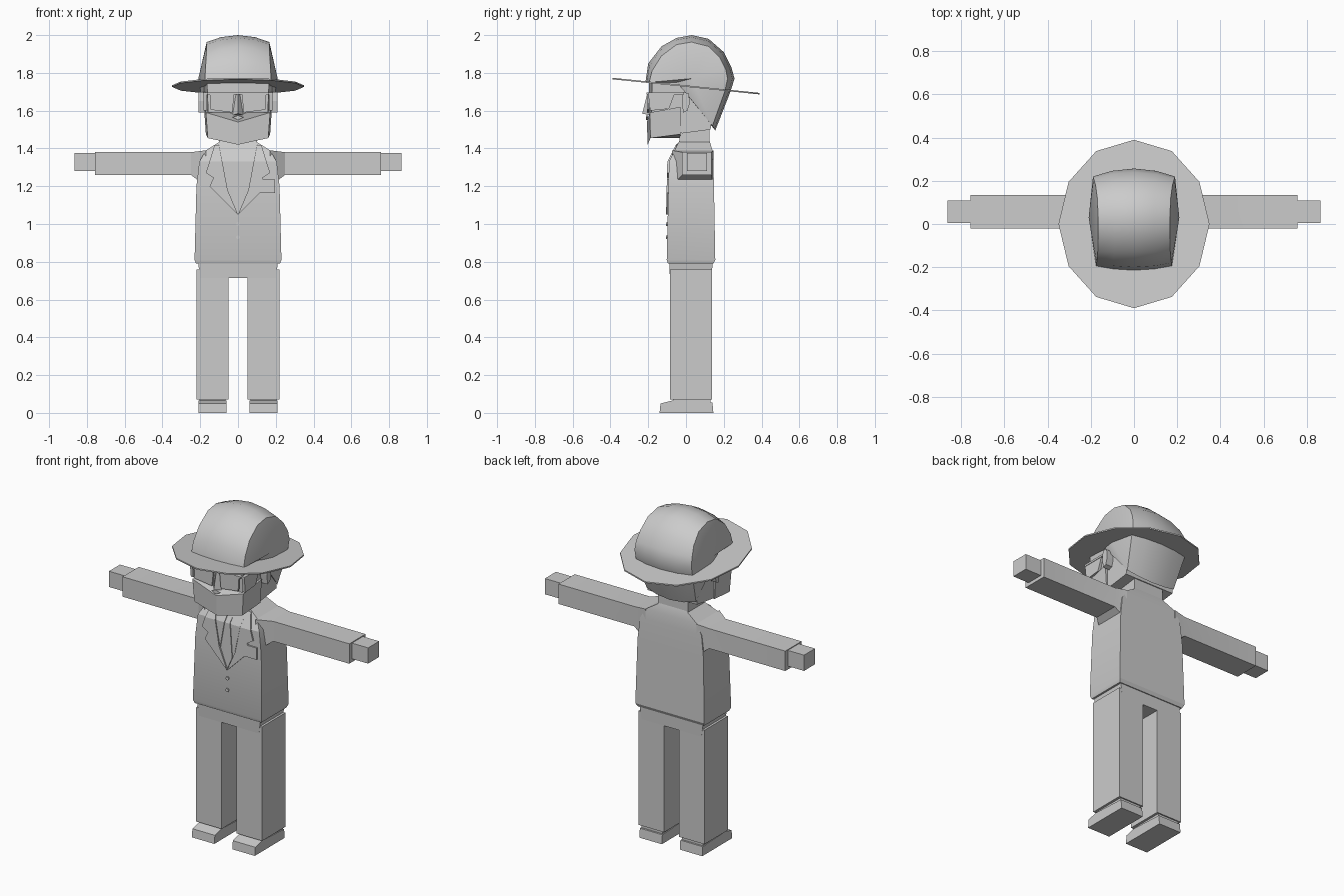
import bpy, bmesh, math
from mathutils import Vector

if "Cube" in bpy.data.objects:
    bpy.data.objects.remove(bpy.data.objects["Cube"])

grey = bpy.data.materials.new("plain grey")
grey.diffuse_color = (0.6, 0.6, 0.6, 1)
grey.use_nodes = True
grey.node_tree.nodes["Principled BSDF"].inputs["Base Color"].default_value = grey.diffuse_color


def finish(name, bm, mirror=False, smooth=None):
    bmesh.ops.recalc_face_normals(bm, faces=bm.faces)
    me = bpy.data.meshes.new(name)
    bm.to_mesh(me)
    bm.free()
    me.materials.append(grey)
    ob = bpy.data.objects.new(name, me)
    bpy.context.collection.objects.link(ob)
    if mirror:
        ob.modifiers.new("mirror", 'MIRROR')
    if smooth:
        bpy.ops.object.select_all(action='DESELECT')
        ob.select_set(True)
        bpy.context.view_layer.objects.active = ob
        bpy.ops.object.shade_smooth_by_angle(angle=math.radians(smooth))
    return ob


def loft(name, rings, mirror=False, smooth=None):
    """Bridge rings of equal point count and cap both ends."""
    bm = bmesh.new()
    vs = [[bm.verts.new(p) for p in r] for r in rings]
    n = len(vs[0])
    for a, b in zip(vs, vs[1:]):
        for i in range(n):
            j = (i + 1) % n
            bm.faces.new((a[i], a[j], b[j], b[i]))
    bm.faces.new(vs[0])
    bm.faces.new(vs[-1])
    return finish(name, bm, mirror, smooth)


def rect(z, x0, x1, y0, y1):
    return [(x0, y0, z), (x1, y0, z), (x1, y1, z), (x0, y1, z)]


def side_rect(x, y0, y1, z0, z1):
    return [(x, y0, z0), (x, y1, z0), (x, y1, z1), (x, y0, z1)]


def box(name, x0, x1, y0, y1, z0, z1, mirror=False):
    return loft(name, [rect(z0, x0, x1, y0, y1), rect(z1, x0, x1, y0, y1)], mirror)


def extrude_x(name, profile, x0, x1, mirror=False):
    return loft(name, [[(x, y, z) for y, z in profile] for x in (x0, x1)], mirror)


def chest_y(z):
    """Front surface of the jacket."""
    if z < 1.33:
        return -0.102 + (z - 0.81) * 0.012 / 0.52
    return -0.09 + (z - 1.33) * 0.055 / 0.11


def plate(name, pts, surface, lift=0.008, mirror=False):
    """Thin plate of x,z points laid over a front surface."""
    bm = bmesh.new()
    bm.faces.new([bm.verts.new((x, 0, z)) for x, z in pts])
    bmesh.ops.bisect_plane(bm, geom=bm.verts[:] + bm.edges[:] + bm.faces[:],
                           plane_co=(0, 0, 1.33), plane_no=(0, 0, 1))
    for v in bm.verts:
        v.co.y = surface(v.co.z) + 0.001
    ext = bmesh.ops.extrude_face_region(bm, geom=bm.faces[:])
    for g in ext["geom"]:
        if isinstance(g, bmesh.types.BMVert):
            g.co.y -= lift + 0.001
    return finish(name, bm, mirror)


# Shoes, trousers and hips
extrude_x("shoe", [(-0.14, 0), (0.145, 0), (0.14, 0.055), (-0.075, 0.065), (-0.135, 0.05)],
          0.06, 0.21, True)
box("ankle", 0.065, 0.205, -0.07, 0.13, 0.05, 0.08, True)
box("trouser_leg", 0.05, 0.22, -0.085, 0.138, 0.072, 0.76, True)
loft("hips", [rect(0.715, -0.2, 0.2, -0.085, 0.138), rect(0.82, -0.215, 0.215, -0.09, 0.14)])

# Jacket body with sloping shoulders
loft("jacket", [
    rect(0.79, -0.222, 0.222, -0.095, 0.145),
    rect(0.81, -0.23, 0.23, -0.102, 0.155),
    rect(1.20, -0.22, 0.22, chest_y(1.2), 0.148),
    rect(1.33, -0.205, 0.205, -0.09, 0.145),
    rect(1.39, -0.17, 0.17, -0.06, 0.14),
    rect(1.44, -0.09, 0.09, -0.035, 0.125)], smooth=25)

# Sleeves and hands
loft("sleeve", [
    side_rect(0.17, -0.075, 0.145, 1.20, 1.39),
    side_rect(0.25, -0.02, 0.135, 1.26, 1.38),
    side_rect(0.757, -0.02, 0.135, 1.26, 1.38)], True, 25)
box("hand", 0.75, 0.865, 0.005, 0.11, 1.28, 1.375, True)

# Shirt collar, tie, lapels, pocket and buttons
plate("lapel", [(0, 1.05), (0.15, 1.20), (0.13, 1.245), (0.17, 1.27), (0.125, 1.415),
                (0.1, 1.42), (0.055, 1.18)], chest_y, 0.009, True)
plate("shirt_collar", [(0.05, 1.175), (0.1, 1.425), (0.03, 1.425), (0.018, 1.37)],
      chest_y, 0.006, True)
plate("tie", [(0, 1.06), (0.03, 1.13), (0.012, 1.34), (0.025, 1.4), (-0.025, 1.4),
              (-0.012, 1.34), (-0.03, 1.13)], chest_y, 0.005)
plate("pocket", [(0.09, 1.165), (0.195, 1.165), (0.195, 1.235), (0.13, 1.235),
                 (0.13, 1.18), (0.09, 1.18)], chest_y, 0.009)
for i, z in enumerate((0.93, 1.0)):
    ring = [(0.011 * math.cos(k * math.pi / 3), z + 0.011 * math.sin(k * math.pi / 3))
            for k in range(6)]
    plate(f"button_{i + 1}", ring, chest_y, 0.007)

# Neck and skull
box("neck", -0.1, 0.1, -0.035, 0.125, 1.39, 1.54)
extrude_x("skull", [(-0.06, 1.76), (-0.06, 1.5), (-0.02, 1.48), (0.13, 1.50), (0.16, 1.76)],
          -0.165, 0.165)


# Face with bearded jaw, ridged along the chin
def face_ring(zc, zs, zb, w, yf):
    half = [(w, yf + 0.015, zs), (w + 0.01, -0.03, zb)]
    return ([(0, yf, zc)] + half + [(0, -0.03, zb - 0.02)]
            + [(-x, y, z) for x, y, z in reversed(half)])


loft("beard", [face_ring(1.42, 1.455, 1.475, 0.16, -0.203),
               face_ring(1.54, 1.59, 1.62, 0.17, -0.207)])
loft("face", [face_ring(1.50, 1.52, 1.54, 0.155, -0.197),
              face_ring(1.77, 1.77, 1.77, 0.165, -0.195)])
loft("nose", [[(-0.032, -0.19, 1.575), (0.032, -0.19, 1.575), (0, -0.232, 1.585)],
              [(-0.014, -0.19, 1.69), (0.014, -0.19, 1.69), (0, -0.205, 1.69)]])
plate("moustache", [(-0.03, 1.565), (0, 1.55), (0.03, 1.565), (0, 1.575)], lambda z: -0.203, 0.008)

# Spectacles
plate("lens", [(0.02, 1.69), (0.15, 1.69), (0.145, 1.605), (0.03, 1.59)],
      lambda z: -0.197, 0.009, True)
box("spectacle_bar", -0.165, 0.165, -0.21, -0.19, 1.685, 1.697)
loft("side_lens", [[(x, -0.2, 1.69), (x, -0.06, 1.69), (x, -0.09, 1.61), (x, -0.19, 1.6)]
                   for x in (0.165, 0.182)], True)
box("spectacle_arm", 0.165, 0.185, -0.2, 0.0, 1.685, 1.697, True)

# Ears
extrude_x("ear", [(-0.015, 1.59), (0.008, 1.6), (0.02, 1.64), (0.015, 1.69), (-0.015, 1.7),
                  (-0.022, 1.65)], 0.16, 0.208, True)

# Crown and hair: centre arc, inset arc at the sides, bulged side panels
outer = [(-0.215, 1.75), (-0.20, 1.85), (-0.13, 1.94), (-0.05, 1.985), (0.03, 2.0),
         (0.12, 1.98), (0.20, 1.91), (0.24, 1.83), (0.257, 1.77), (0.235, 1.70), (0.155, 1.495)]
inner = [(-0.195, 1.75, 0.175), (-0.18, 1.81, 0.173), (-0.13, 1.89, 0.168),
         (-0.05, 1.95, 0.166), (0.03, 1.963, 0.166), (0.12, 1.94, 0.17), (0.18, 1.88, 0.178),
         (0.21, 1.82, 0.187), (0.22, 1.77, 0.19), (0.205, 1.70, 0.188), (0.14, 1.52, 0.165)]
hairline = [(0.01, 1.68), (-0.05, 1.75)]
bm = bmesh.new()
cols = []
for t in (-1, -0.55, 0, 0.55, 1):
    col = []
    for (yo, zo), (yi, zi, xi) in zip(outer, inner):
        f = t * t
        col.append(bm.verts.new((xi * t, yo + (yi - yo) * f, zo + (zi - zo) * f)))
    col += [bm.verts.new((0.18 * t, y, z)) for y, z in hairline]
    cols.append(col)
for a, b in zip(cols, cols[1:]):
    for i in range(len(a)):
        j = (i + 1) % len(a)
        bm.faces.new((a[i], a[j], b[j], b[i]))
for col, s in ((cols[0], -1), (cols[-1], 1)):
    tip = bm.verts.new((0.21 * s, 0.03, 1.77))
    for i in range(len(col)):
        bm.faces.new((col[i], col[(i + 1) % len(col)], tip))
finish("crown_and_hair", bm, smooth=35)

# Tilted twelve-sided brim
loft("brim", [[(0.35 * math.sin(k * math.pi / 6), -0.39 * math.cos(k * math.pi / 6),
                1.73 + 0.04 * math.cos(k * math.pi / 6) + dz) for k in range(12)]
              for dz in (-0.004, 0.004)])
